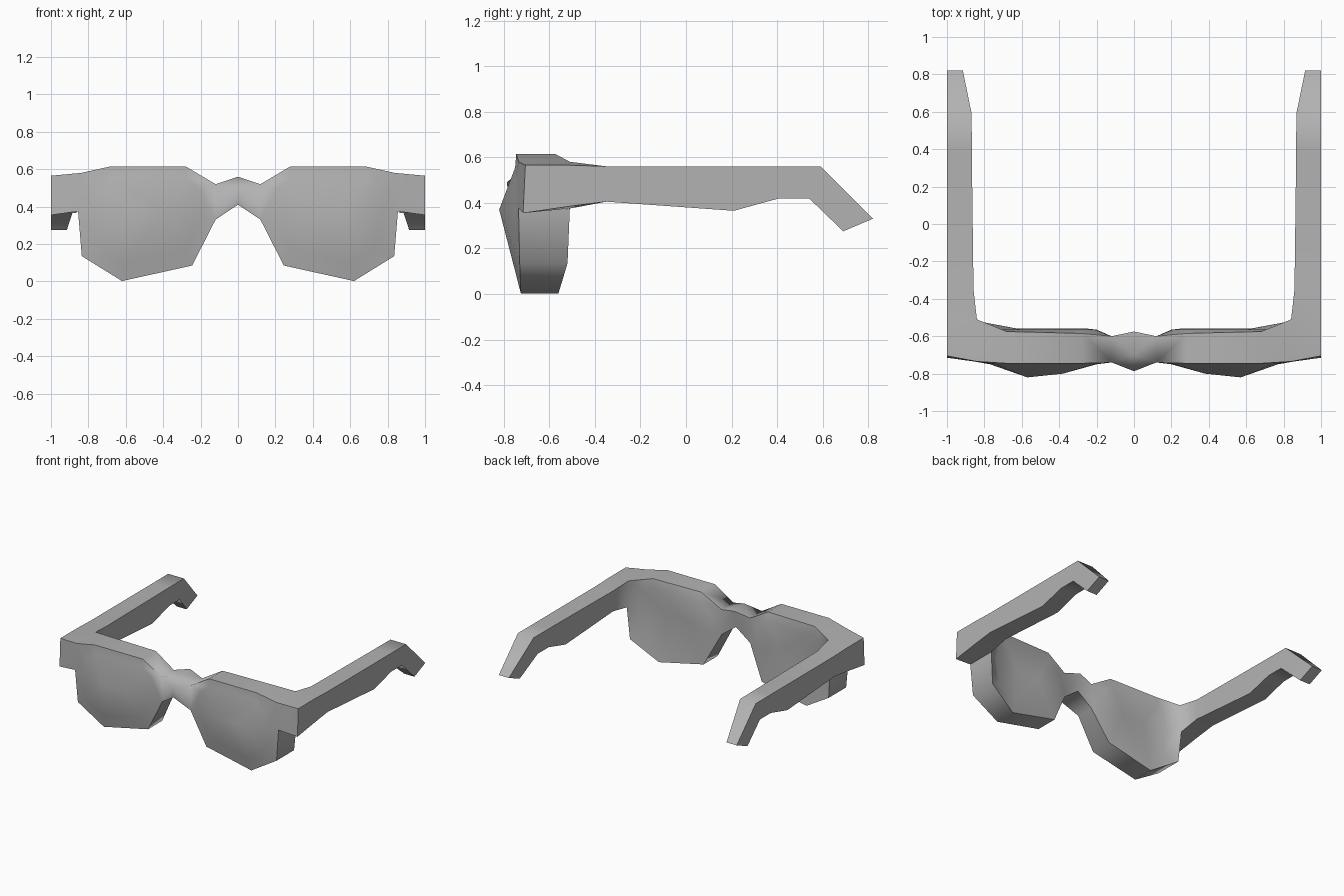
import bpy, bmesh, math

cube = bpy.data.objects.get("Cube")
if cube:
    bpy.data.objects.remove(cube)

grey = bpy.data.materials.new("plain_grey")
grey.use_nodes = True
colour = (0.45, 0.45, 0.45, 1)
grey.diffuse_color = colour
grey.node_tree.nodes["Principled BSDF"].inputs["Base Color"].default_value = colour

bm = bmesh.new()


def vert(x, y, z):
    return bm.verts.new((x, y, z))


def bridge(a, b, skip=()):
    """Join two matching closed loops with quads."""
    n = len(a)
    for i in range(n):
        if i not in skip:
            j = (i + 1) % n
            bm.faces.new((a[i], a[j], b[j], b[i]))


def cap(loop, inner, outer, first, last):
    """Close a loop around two points; edges first..last fan to the outer one."""
    n = len(loop)
    for i in range(n):
        tip = outer if first <= i < last else inner
        bm.faces.new((loop[i], loop[(i + 1) % n], tip))
    bm.faces.new((loop[first], outer, inner))
    bm.faces.new((loop[last], inner, outer))


# Rim outline of one side: x, z, front y, back y
rim = [(.12, .52, -.74, -.60), (.28, .615, -.745, -.585), (.68, .615, -.745, -.575),
       (.84, .58, -.735, -.51), (.855, .375, -.735, -.51), (.835, .135, -.73, -.52),
       (.62, .002, -.725, -.56), (.245, .085, -.73, -.56), (.12, .33, -.74, -.60)]
front = [vert(x, f, z) for x, z, f, b in rim]
back = [vert(x, b, z) for x, z, f, b in rim]
HINGE, NOSE = 3, 8
bridge(front, back, skip=(HINGE, NOSE))

# Lens: flush edge with a faceted bulge in front, nearly flat behind
lens = [(.21, .50), (.28, .555), (.69, .555), (.74, .50), (.77, .37),
        (.74, .19), (.60, .10), (.29, .17), (.20, .33)]
lens_front = [vert(x, -.75, z) for x, z in lens]
bridge(front, lens_front)
cap(lens_front, vert(.38, -.80, .37), vert(.57, -.82, .37), 2, 6)
lens_back = [vert(x, -.565, z) for x, z in lens]
bridge(back, lens_back)
cap(lens_back, vert(.38, -.575, .37), vert(.57, -.575, .37), 2, 6)

# Nose bridge, open at the mirror plane
mid = [vert(0, y, z) for y, z in
       [(-.70, .56), (-.787, .49), (-.775, .41), (-.60, .42), (-.575, .55)]]
ft, fb, bt, bb = front[0], front[NOSE], back[0], back[NOSE]
for face in [(ft, mid[0], mid[1]), (ft, mid[1], fb), (fb, mid[1], mid[2]),
             (fb, mid[2], mid[3], bb), (bb, mid[3], mid[4], bt),
             (bt, mid[4], mid[0], ft)]:
    bm.faces.new(face)

# Hinge block grows out of the outer rim edge
top_f, low_f = front[HINGE], front[HINGE + 1]
top_b, low_b = back[HINGE], back[HINGE + 1]
section = [top_f, vert(1, -.705, .565), vert(1, -.715, .355), low_f]
corner = [top_b, vert(1, -.51, .565), vert(1, -.51, .385), low_b]
bm.faces.new(section)
bridge(section, corner, skip=(3,))

# Temple arm: top y, top z, bottom y, bottom z, inner x
for ty, tz, by, bz, x in [(-.35, .56, -.35, .405, .858), (.21, .56, .21, .365, .865),
                          (.41, .56, .41, .42, .867), (.59, .56, .54, .42, .868),
                          (.82, .33, .69, .275, .915)]:
    ring = [vert(x, ty, tz), vert(1, ty, tz), vert(1, by, bz), vert(x, by, bz)]
    bridge(corner, ring)
    corner = ring
bm.faces.new(corner)

# Consistent outward normals: the only open border is the mirror plane
bmesh.ops.recalc_face_normals(bm, faces=bm.faces)
mesh = bpy.data.meshes.new("glasses_frame")
bm.to_mesh(mesh)
bm.free()
mesh.materials.append(grey)
frame = bpy.data.objects.new("glasses_frame", mesh)
bpy.context.collection.objects.link(frame)

bpy.ops.object.select_all(action='DESELECT')
frame.select_set(True)
bpy.context.view_layer.objects.active = frame
bpy.ops.object.shade_smooth_by_angle(angle=math.radians(58))
mirror = frame.modifiers.new("mirror", 'MIRROR')
mirror.use_clip = True
mirror.merge_threshold = 0.001
